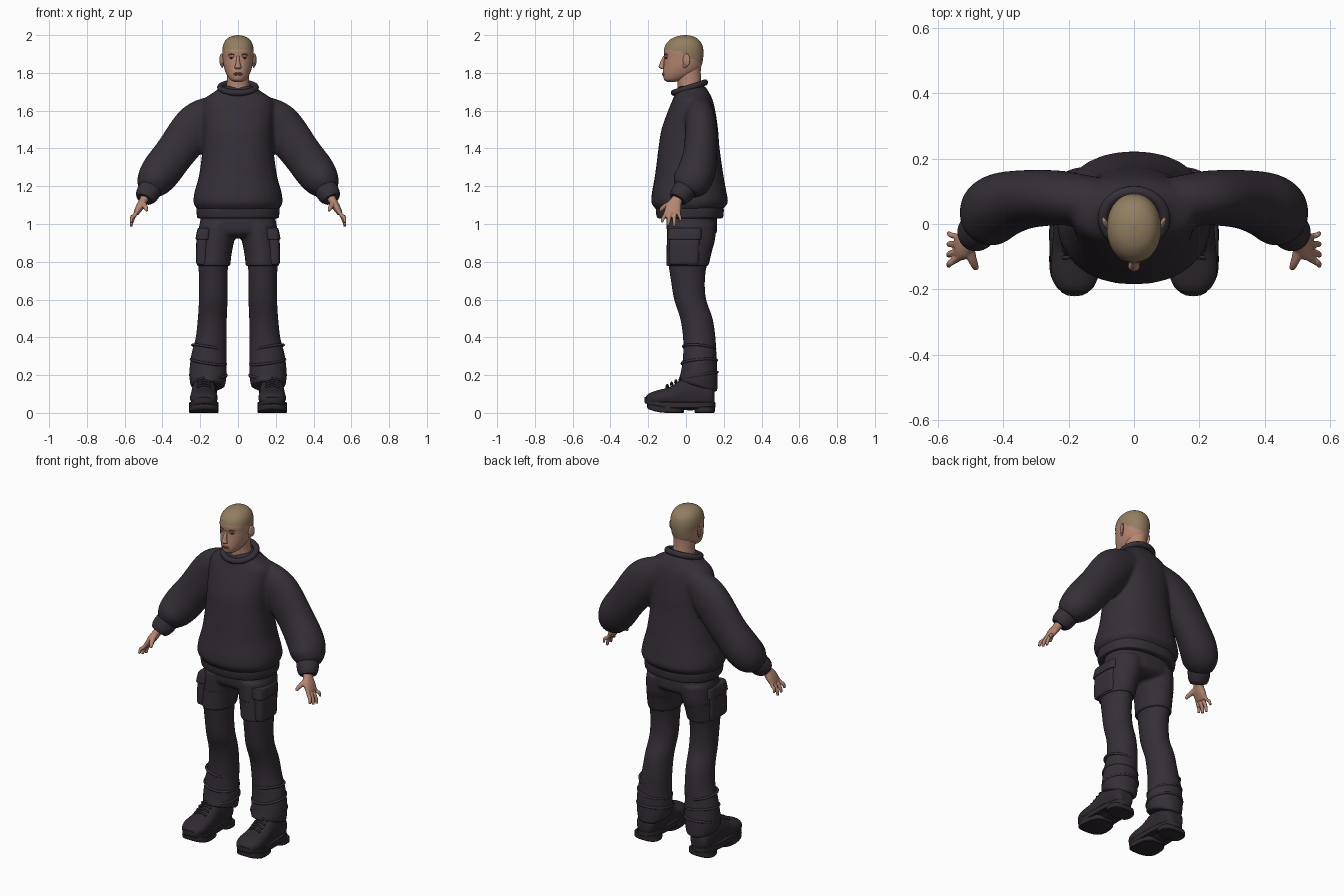
import bpy, bmesh, math
from mathutils import Vector
from mathutils.bvhtree import BVHTree

cube = bpy.data.objects.get("Cube")
if cube:
    bpy.data.objects.remove(cube)

X, Y, Z = Vector((1, 0, 0)), Vector((0, 1, 0)), Vector((0, 0, 1))
SIDES = (("left", 1), ("right", -1))


def material(name, r, g, b):
    m = bpy.data.materials.new(name)
    m.use_nodes = True
    m.diffuse_color = (r, g, b, 1)
    bsdf = next(n for n in m.node_tree.nodes if n.type == 'BSDF_PRINCIPLED')
    bsdf.inputs["Base Color"].default_value = (r, g, b, 1)
    bsdf.inputs["Roughness"].default_value = 0.8
    return m


CLOTH = material("charcoal cloth", .036, .028, .038)
SHOE = material("dark leather", .029, .023, .030)
SKIN = material("skin", .46, .24, .17)
HAIR = material("sandy hair", .29, .21, .12)
LIP = material("lips", .26, .10, .08)
EYE = material("dark eyes", .03, .02, .016)
BROW = material("brows", .18, .11, .07)


def catmull(a, b, c, d, t):
    return [.5 * (2 * q + (r - p) * t + (2 * p - 5 * q + 4 * r - s) * t * t
                  + (3 * q - p - 3 * r + s) * t ** 3) for p, q, r, s in zip(a, b, c, d)]


def loft(bm, secs, axis=None, ref=Y, side=1, power=2, steps=5, count=32):
    """Skin rounded sections (x, y, z, half width, half depth) along a smooth path."""
    k = len(secs)
    path = []
    for i in range(k - 1):
        quad = [secs[min(max(j, 0), k - 1)] for j in range(i - 1, i + 3)]
        path += [catmull(*quad, s / steps) for s in range(steps)]
    path.append(secs[-1])
    rings = []
    for i, p in enumerate(path):
        lo, hi = path[max(i - 1, 0)], path[min(i + 1, len(path) - 1)]
        t = axis or (Vector(hi[:3]) - Vector(lo[:3])).normalized()
        v = (ref - t * ref.dot(t)).normalized()
        u = v.cross(t)
        ring = []
        for j in range(count):
            a = math.tau * j / count
            c, s = math.cos(a), math.sin(a)
            c, s = (math.copysign(abs(w) ** (2 / power), w) for w in (c, s))
            co = Vector(p[:3]) + u * c * p[3] + v * s * p[4]
            co.x *= side
            ring.append(bm.verts.new(co))
        rings.append(ring)
    for lo, hi in zip(rings, rings[1:]):
        for j in range(count):
            n = (j + 1) % count
            bm.faces.new((lo[j], lo[n], hi[n], hi[j]))
    bm.faces.new(rings[0])
    bm.faces.new(rings[-1])


def slab(z, half, front, back, x=0):
    """Level section given by its front and back edges."""
    return (x, (front + back) / 2, z, half, (back - front) / 2)


def finish(name, bm, *mats, voxel=0, smooth=4, angle=50):
    bmesh.ops.recalc_face_normals(bm, faces=bm.faces)
    me = bpy.data.meshes.new(name)
    bm.to_mesh(me)
    for m in mats:
        me.materials.append(m)
    me.polygons.foreach_set("use_smooth", [True] * len(me.polygons))
    ob = bpy.data.objects.new(name, me)
    bpy.context.collection.objects.link(ob)
    if voxel:
        mod = ob.modifiers.new("blend", 'REMESH')
        mod.mode, mod.voxel_size, mod.use_smooth_shade = 'VOXEL', voxel, True
        mod = ob.modifiers.new("soften", 'SMOOTH')
        mod.factor, mod.iterations = .5, smooth
    else:
        me.set_sharp_from_angle(angle=math.radians(angle))
    return ob


def tube(name, pts, radius, mat, cyclic=False):
    cu = bpy.data.curves.new(name, 'CURVE')
    cu.dimensions, cu.bevel_depth, cu.bevel_resolution = '3D', radius, 3
    cu.use_fill_caps = True
    sp = cu.splines.new('POLY')
    sp.points.add(len(pts) - 1)
    for p, co in zip(sp.points, pts):
        p.co = (*co, 1)
    sp.use_cyclic_u = cyclic
    cu.materials.append(mat)
    bpy.context.collection.objects.link(bpy.data.objects.new(name, cu))


# Sweater: torso and sleeves blended together
bm = bmesh.new()
loft(bm, [slab(1.06, .2, -.145, .185), slab(1.085, .222, -.165, .2), slab(1.115, .236, -.184, .222),
          slab(1.17, .23, -.18, .214), slab(1.26, .206, -.164, .198), slab(1.4, .188, -.146, .178),
          slab(1.5, .186, -.13, .17), slab(1.6, .19, -.095, .155), slab(1.66, .18, -.07, .14),
          slab(1.7, .125, -.055, .12), slab(1.73, .09, -.04, .1)], axis=Z, power=2.2)
for _, s in SIDES:
    loft(bm, [(.1, .07, 1.605, .085, .07), (.18, .075, 1.555, .11, .08), (.24, .08, 1.5, .116, .084),
              (.335, .075, 1.375, .107, .09), (.41, .055, 1.275, .106, .1),
              (.45, .022, 1.215, .09, .098), (.47, -.002, 1.175, .06, .065)], side=s)
finish("sweater", bm, CLOTH, voxel=.01)

# Ribbed hem and collar
bm = bmesh.new()
loft(bm, [slab(1.03, .206, -.142, .184), slab(1.036, .216, -.154, .196), slab(1.075, .22, -.16, .2),
          slab(1.095, .215, -.155, .195)], axis=Z, power=2.3, count=48)
finish("sweater_hem", bm, CLOTH)
loop = [math.tau * i / 40 for i in range(40)]
tube("collar", [(.094 * math.cos(a), .018 + .082 * math.sin(a), 1.722 + .027 * math.sin(a))
                for a in loop], .017, CLOTH, True)

# Trousers: hips and legs blended, hem lower at the heel
LEG = [(.105, .03, 1.0, .1, .13), (.117, .025, .9, .095, .126), (.13, .01, .8, .08, .105),
       (.131, .01, .7, .076, .09), (.131, .022, .6, .076, .085), (.136, .055, .5, .077, .086),
       (.142, .07, .4, .082, .086), (.155, .073, .3, .094, .089), (.159, .069, .2, .099, .098),
       (.16, .062, .14, .09, .104)]
bm = bmesh.new()
loft(bm, [slab(1.07, .19, -.1, .16), slab(1.0, .202, -.104, .165), slab(.95, .19, -.095, .16),
          slab(.925, .1, -.05, .12)], axis=Z, power=2.3)
for _, s in SIDES:
    loft(bm, LEG, axis=Z, side=s)
for v in bm.verts:
    if v.co.z < .25:
        v.co.z -= (v.co.y - .06) * 2.6 * (.25 - v.co.z)
finish("trousers", bm, CLOTH, voxel=.009)

for name, s in SIDES:
    # Overlapping thigh panel and cargo pocket
    bm = bmesh.new()
    loft(bm, [(.12, .022, .89, .095, .124), (.126, .014, .83, .09, .117), (.129, .008, .786, .088, .112),
              (.13, .008, .778, .08, .104)], axis=Z, side=s)
    finish(name + "_thigh_panel", bm, CLOTH)
    bm = bmesh.new()
    loft(bm, [(.19, -.01, .785, .022, .07), (.192, -.01, .8, .03, .078), (.19, -.008, .9, .031, .08),
              (.186, -.008, .925, .03, .08)], axis=Z, side=s, power=4)
    loft(bm, [(.187, -.008, .918, .032, .086), (.186, -.008, .925, .038, .09),
              (.18, -.005, .972, .035, .088), (.178, -.005, .978, .028, .082)], axis=Z, side=s, power=4)
    finish(name + "_cargo_pocket", bm, CLOTH)

    # Stacked folds above the trouser hem
    for i, (z, r) in enumerate([(.2, .096), (.27, .092), (.345, .084)]):
        tube(f"{name}_trouser_fold_{i}", [(s * (.157 + r * math.cos(a)), .07 + r * math.sin(a),
             z + .016 * math.sin(a + i)) for a in loop], .007, CLOTH, True)

    # Shoe upper, ankle collar, sole, treads and laces
    bm = bmesh.new()
    loft(bm, [(.178, .152, .08, .035, .035), (.178, .13, .09, .056, .062), (.178, .06, .1, .064, .085),
              (.18, -.01, .1, .066, .085), (.181, -.08, .085, .07, .055), (.181, -.15, .078, .073, .042),
              (.18, -.195, .072, .056, .032), (.179, -.215, .068, .025, .015)], axis=-Y, ref=Z, side=s,
         power=2.3)
    loft(bm, [(.172, .07, .1, .06, .075), (.17, .075, .17, .06, .07), (.168, .078, .23, .058, .066)],
         axis=Z, side=s)
    finish(name + "_shoe", bm, SHOE, voxel=.007, smooth=3)
    bm = bmesh.new()
    for z, h, front, back in ((.024, .03, -.22, .155), (.0, .03, -.205, -.01), (.0, .03, .045, .152)):
        loft(bm, [slab(z, .072, front + .006, back - .006, .181), slab(z + .004, .078, front, back, .181),
                  slab(z + h, .077, front, back, .181), slab(z + h + .004, .07, front + .008, back - .008, .181)],
             axis=Z, side=s, power=2.7, steps=2)
    for v in bm.verts:
        v.co.z += 2 * max(0, -.1 - v.co.y) ** 2
    finish(name + "_sole", bm, SHOE, angle=35)
    for i in range(4):
        y = -.03 - .023 * i
        tube(f"{name}_lace_{i}", [(s * (.181 + .036 * t), y - .004 * t, .184 - .012 * i - .012 * t * t)
                                  for t in (-1, -.5, 0, .5, 1)], .006, SHOE)

    # Cuff
    bm = bmesh.new()
    loft(bm, [(.46, .002, 1.195, .055, .055), (.468, -.008, 1.18, .062, .061),
              (.486, -.032, 1.148, .058, .056), (.495, -.044, 1.13, .045, .045)], side=s)
    finish(name + "_cuff", bm, CLOTH)

    # Hand with four fingers and thumb
    bm = bmesh.new()
    loft(bm, [(.482, -.03, 1.16, .026, .03), (.5, -.05, 1.125, .022, .03), (.52, -.066, 1.09, .021, .042),
              (.54, -.072, 1.055, .014, .04)], side=s, power=2.3)
    for base, tip, low, r in ((-.103, -.128, 1.008, .0105), (-.083, -.096, .993, .011),
                              (-.061, -.062, .987, .0105), (-.041, -.028, 1.015, .009)):
        loft(bm, [(.53, base + .002, 1.075, r, r), (.548, (base * 2 + tip) / 3, 1.045, r, r),
                  (.562, (base + tip * 2) / 3, low + .025, r * .95, r * .95), (.566, tip, low, r * .7, r * .7)],
             side=s, count=12)
    loft(bm, [(.505, -.065, 1.115, .016, .018), (.497, -.1, 1.1, .014, .015),
              (.488, -.123, 1.085, .012, .012), (.482, -.138, 1.07, .008, .008)], side=s, ref=X, count=12)
    finish(name + "_hand", bm, SKIN, voxel=.004, smooth=3)

# Neck
bm = bmesh.new()
loft(bm, [slab(1.66, .075, -.045, .09), slab(1.74, .06, -.045, .082), slab(1.8, .057, -.05, .078),
          slab(1.84, .055, -.05, .08)], axis=Z)
finish("neck", bm, SKIN)

# Head, with close-cropped hair above a sloping hairline
bm = bmesh.new()
loft(bm, [slab(1.753, .02, -.1, -.055), slab(1.763, .04, -.115, -.01), slab(1.785, .057, -.121, .035),
          slab(1.81, .068, -.121, .067), slab(1.84, .076, -.118, .083), slab(1.88, .081, -.115, .091),
          slab(1.92, .083, -.117, .092), slab(1.955, .076, -.104, .083), slab(1.98, .059, -.078, .062),
          slab(1.994, .034, -.045, .034), slab(2.0, .004, -.008, .004)],
     axis=Z, power=2.1, steps=8, count=64)
for f in bm.faces:
    c = f.calc_center_median()
    line = 1.925 if c.y < -.07 else 1.915 - .6 * max(0, c.y + .03)
    f.material_index = int(c.z > line)
bmesh.ops.recalc_face_normals(bm, faces=bm.faces)
tree = BVHTree.FromBMesh(bm)
finish("head", bm, SKIN, HAIR)


def on_face(x, z, out=0):
    hit = tree.ray_cast(Vector((x, -1, z)), Y)[0]
    return hit - Y * out


def blob(name, centre, size, mat, turn=0):
    b = bmesh.new()
    bmesh.ops.create_uvsphere(b, u_segments=20, v_segments=12, radius=1)
    ob = finish(name, b, mat, angle=180)
    ob.location, ob.scale, ob.rotation_euler.z = centre, size, turn


# Nose, lips and chin
bm = bmesh.new()
loft(bm, [(0, -.112, 1.89, .008, .008), (0, -.121, 1.868, .009, .01), (0, -.128, 1.845, .013, .013),
          (0, -.129, 1.829, .018, .015), (0, -.12, 1.82, .012, .008)], axis=Z, count=20)
finish("nose", bm, SKIN)
for label, z, r in (("upper", 1.7985, .0038), ("lower", 1.792, .0045)):
    tube(label + "_lip", [on_face(.0042 * i, z - .00012 * i * i, .001 - .0001 * i * i)
                          for i in range(-5, 6)], r, LIP)

# Eyes, brows and ears
for name, s in SIDES:
    blob(name + "_eye", on_face(s * .034, 1.879, -.001), (.0125, .004, .0045), EYE, s * .25)
    tube(name + "_eyelid", [on_face(s * (.021 + .0045 * i), 1.883 + .0022 * math.sin(i * .55), .0005)
                            for i in range(7)], .0028, SKIN)
    tube(name + "_brow", [on_face(s * (.018 + .006 * i), 1.895 + .0035 * math.sin(i * .6), -.0005)
                          for i in range(6)], .0035, BROW)
    blob(name + "_ear", (s * .087, .002, 1.868), (.008, .021, .034), SKIN, s * -.45)
    blob(name + "_ear_lobe", (s * .083, -.006, 1.84), (.006, .01, .013), SKIN)
